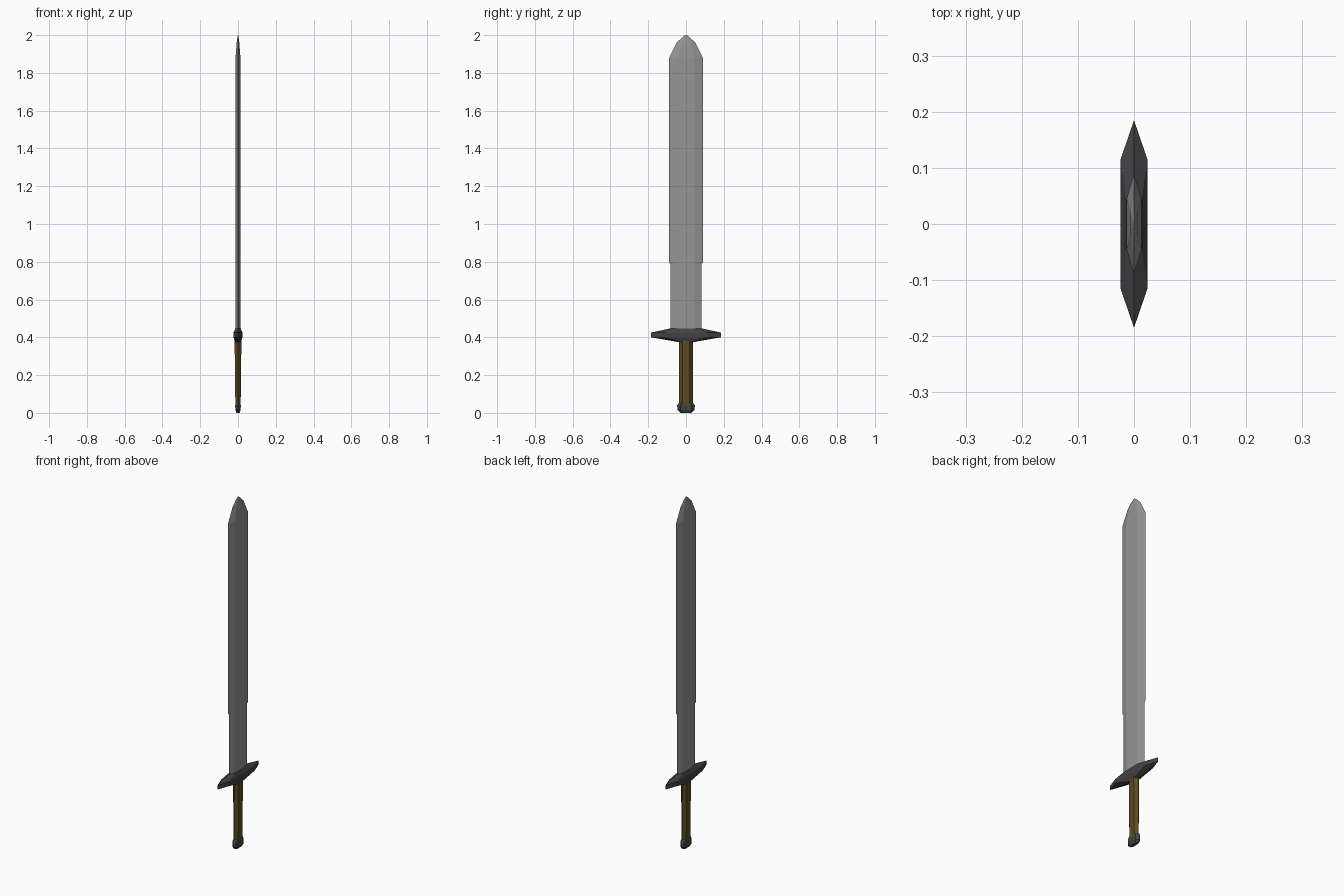
import bpy
import bmesh

cube = bpy.data.objects.get("Cube")
if cube:
    bpy.data.objects.remove(cube, do_unlink=True)


def material(name, rgb):
    mat = bpy.data.materials.new(name)
    mat.use_nodes = True
    mat.diffuse_color = (*rgb, 1)
    mat.node_tree.nodes["Principled BSDF"].inputs["Base Color"].default_value = (*rgb, 1)
    return mat


steel = material("grey steel", (0.30, 0.30, 0.30))
iron = material("dark iron", (0.055, 0.055, 0.06))
leather = material("brown leather", (0.105, 0.07, 0.016))


def loft(name, levels, mat):
    """Stack six-sided rings; each level is (z, half thickness, flat half width, edge half width)."""
    bm = bmesh.new()
    rings = []
    for z, t, flat, edge in levels:
        outline = [(t, -flat), (t, flat), (0, edge), (-t, flat), (-t, -flat), (0, -edge)]
        rings.append([bm.verts.new((x, y, z)) for x, y in outline])
    for low, high in zip(rings, rings[1:]):
        for i in range(6):
            j = (i + 1) % 6
            bm.faces.new((low[i], low[j], high[j], high[i]))
    bm.faces.new(rings[0][::-1])
    bm.faces.new(rings[-1])
    bmesh.ops.recalc_face_normals(bm, faces=bm.faces)
    mesh = bpy.data.meshes.new(name)
    bm.to_mesh(mesh)
    bm.free()
    mesh.materials.append(mat)
    obj = bpy.data.objects.new(name, mesh)
    bpy.context.collection.objects.link(obj)
    return obj


# Blade: slim lower section, wider upper section, tapered point
loft("blade", [
    (0.43, 0.013, 0.045, 0.083),
    (0.79, 0.013, 0.045, 0.083),
    (0.795, 0.013, 0.045, 0.09),
    (1.88, 0.013, 0.045, 0.09),
    (1.96, 0.007, 0.022, 0.049),
    (1.99, 0.003, 0.007, 0.018),
    (2.0, 0.001, 0.001, 0.003),
], steel)

# Crossguard with pointed ends
loft("crossguard", [
    (0.375, 0.015, 0.03, 0.04),
    (0.40, 0.024, 0.115, 0.185),
    (0.425, 0.024, 0.115, 0.185),
    (0.447, 0.014, 0.045, 0.085),
], iron)

# Grip
loft("grip", [
    (0.04, 0.014, 0.019, 0.036),
    (0.20, 0.016, 0.019, 0.036),
    (0.38, 0.018, 0.019, 0.036),
], leather)

# Pommel
loft("pommel", [
    (0.0, 0.008, 0.02, 0.028),
    (0.015, 0.014, 0.03, 0.045),
    (0.04, 0.015, 0.03, 0.047),
    (0.055, 0.012, 0.022, 0.036),
], iron)
